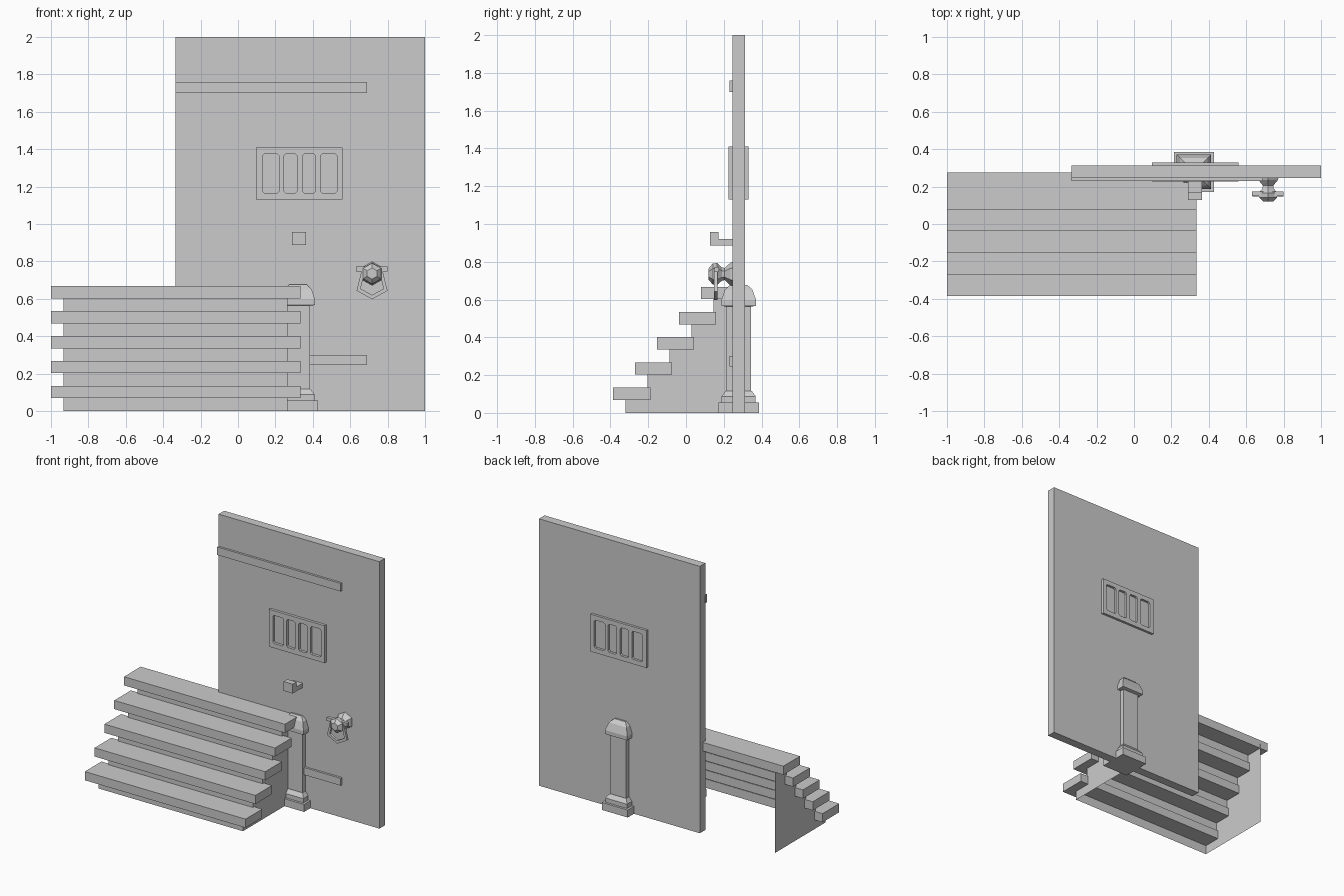
import bpy, bmesh
from math import sin, cos, pi

if "Cube" in bpy.data.objects:
    bpy.data.objects.remove(bpy.data.objects["Cube"])


def make(name, verts, faces, fix=True):
    me = bpy.data.meshes.new(name)
    me.from_pydata(verts, [], faces)
    if fix:
        bm = bmesh.new()
        bm.from_mesh(me)
        bmesh.ops.recalc_face_normals(bm, faces=bm.faces)
        bm.to_mesh(me)
        bm.free()
    ob = bpy.data.objects.new(name, me)
    bpy.context.collection.objects.link(ob)
    return ob


def prism(name, profile, a, b, axis):
    """Extrude a 2D profile: axis 'x' takes (y, z), axis 'y' takes (x, z)."""
    put = (lambda p, t: (t, p[0], p[1])) if axis == 'x' else (lambda p, t: (p[0], t, p[1]))
    n = len(profile)
    verts = [put(p, a) for p in profile] + [put(p, b) for p in profile]
    faces = [tuple(range(n)), tuple(range(n, 2 * n))]
    faces += [(i, (i + 1) % n, n + (i + 1) % n, n + i) for i in range(n)]
    return make(name, verts, faces)


def box(name, x, y, z):
    return prism(name, [(y[0], z[0]), (y[1], z[0]), (y[1], z[1]), (y[0], z[1])], x[0], x[1], 'x')


def loft(name, rings):
    """Skin a stack of rings with capped ends."""
    n = len(rings[0])
    verts = [v for r in rings for v in r]
    faces = [tuple(range(n)), tuple(range(len(verts) - n, len(verts)))]
    for k in range(len(rings) - 1):
        for i in range(n):
            j = (i + 1) % n
            faces.append((k * n + i, k * n + j, k * n + n + j, k * n + n + i))
    return make(name, verts, faces)


# Door slab and the two hinge straps
box("door_panel", (-0.333, 1.0), (0.246, 0.312), (0, 2))
box("upper_hinge_strap", (-0.335, 0.69), (0.23, 0.25), (1.70, 1.76))
box("lower_hinge_strap", (-0.333, 0.69), (0.23, 0.25), (0.245, 0.30))

# Window grille: frame with four chamfered openings, standing proud on both sides
grille = box("window_grille", (0.097, 0.56), (0.226, 0.33), (1.13, 1.41))
for x0, x1 in ((0.13, 0.218), (0.245, 0.315), (0.345, 0.415), (0.442, 0.53)):
    c, z0, z1 = 0.01, 1.165, 1.375
    cutter = prism("opening_cutter", [(x0 + c, z0), (x1 - c, z0), (x1, z0 + c), (x1, z1 - c),
                   (x1 - c, z1), (x0 + c, z1), (x0, z1 - c), (x0, z0 + c)], 0.1, 0.5, 'y')
    cutter.hide_render = True
    cutter.hide_viewport = True
    m = grille.modifiers.new("opening", 'BOOLEAN')
    m.operation, m.object, m.solver = 'DIFFERENCE', cutter, 'EXACT'

# L-shaped bar bracket
prism("bar_bracket", [(0.25, 0.887), (0.128, 0.887), (0.128, 0.957), (0.172, 0.957),
                      (0.172, 0.92), (0.25, 0.92)], 0.288, 0.364, 'x')

# Six-sided knob, turned along y
KX, KZ = 0.717, 0.735
loft("door_knob", [[(KX + r * sin(i * pi / 3), y, KZ + r * cos(i * pi / 3)) for i in range(6)]
     for r, y in ((0.064, 0.248), (0.06, 0.235), (0.032, 0.205), (0.035, 0.19),
                  (0.058, 0.165), (0.056, 0.142), (0.03, 0.12))])

# Knocker: cross axle and hanging five-sided ring
box("knocker_axle", (0.63, 0.80), (0.15, 0.174), (0.746, 0.772))
outline = [(0.717, 0.598), (0.80, 0.643), (0.772, 0.755), (0.662, 0.755), (0.634, 0.643)]
cx, cz = 0.717, 0.685
verts, faces = [], []
for x, z in outline:
    for s, y in ((1, 0.148), (1, 0.166), (0.74, 0.166), (0.74, 0.148)):
        verts.append((cx + (x - cx) * s, y, cz + (z - cz) * s))
for i in range(5):
    a, b = i * 4, (i + 1) % 5 * 4
    faces += [(a + k, b + k, b + (k + 1) % 4, a + (k + 1) % 4) for k in range(4)]
make("knocker_ring", verts, faces)

# Square post with stepped base and domed cap
PX, PY = 0.32, 0.279


def post(name, profile):
    loft(name, [[(PX + sx * r, PY + sy * r, z) for sx, sy in ((-1, -1), (1, -1), (1, 1), (-1, 1))]
                for r, z in profile])


post("post_plinth", [(0.107, 0), (0.107, 0.056)])
post("post_base", [(0.09, 0.056), (0.09, 0.088), (0.068, 0.117)])
post("post_shaft", [(0.066, 0.11), (0.066, 0.57)])
post("post_cap", [(0.07, 0.563), (0.092, 0.567), (0.092, 0.597), (0.073, 0.652), (0.046, 0.677)])

# Stair treads
RISE, RUN = 0.1333, 0.1162
for i in range(5):
    y, z = -0.386 + RUN * i, 0.069 + RISE * i
    box("stair_tread", (-1, 0.333), (y, y + 0.197), (z, z + 0.065))

# Stair body: thin shell of side panels and risers, open at the back and below
back, x0, x1 = 0.278, -0.933, 0.265
steps = []
for i in range(5):
    y = -0.32 + RUN * i
    steps += [(y, max(0, RISE * i)), (y, RISE * (i + 1) - 0.03)]
side = [(back, 0)] + steps + [(back, steps[-1][1])]
n = len(side)
make("stair_side_left", [(x0, y, z) for y, z in side], [tuple(range(n))], False)
make("stair_side_right", [(x1, y, z) for y, z in side], [tuple(reversed(range(n)))], False)
for (y, za), (_, zb) in zip(steps[::2], steps[1::2]):
    make("stair_riser", [(x0, y, za), (x1, y, za), (x1, y, zb), (x0, y, zb)], [(0, 1, 2, 3)], False)
